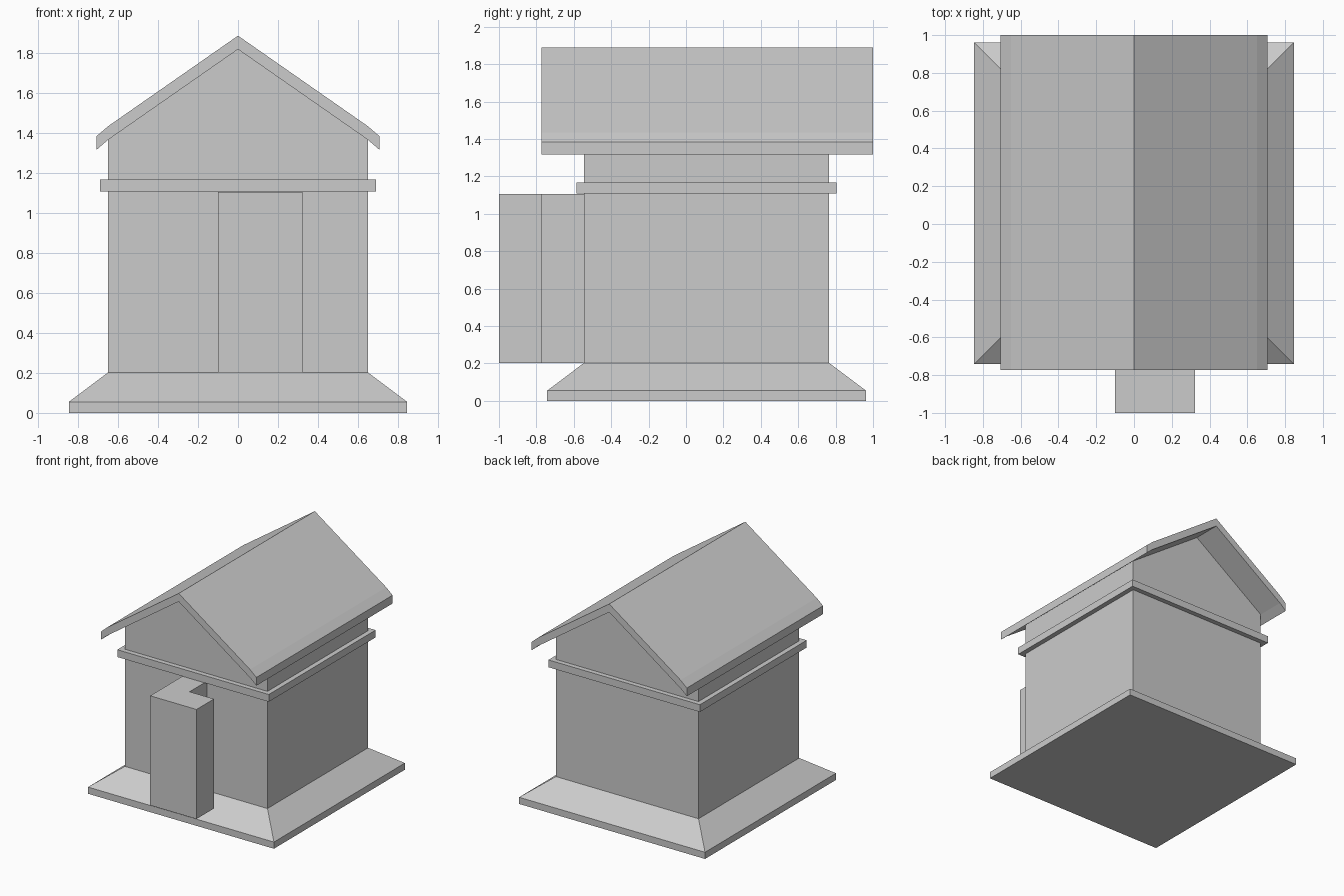
import bpy, bmesh

if "Cube" in bpy.data.objects:
    bpy.data.objects.remove(bpy.data.objects["Cube"])

YC = 0.11           # centre of the building in y
HX, HY = 0.65, 0.655  # wall half sizes


def finish(name, bm):
    bmesh.ops.recalc_face_normals(bm, faces=bm.faces)
    mesh = bpy.data.meshes.new(name)
    bm.to_mesh(mesh)
    bm.free()
    obj = bpy.data.objects.new(name, mesh)
    bpy.context.collection.objects.link(obj)
    return obj


def prism(name, points, vec):
    """Extrude a flat outline of 3D points along vec."""
    bm = bmesh.new()
    face = bm.faces.new([bm.verts.new(p) for p in points])
    res = bmesh.ops.extrude_face_region(bm, geom=[face], use_keep_orig=True)
    moved = [g for g in res["geom"] if isinstance(g, bmesh.types.BMVert)]
    bmesh.ops.translate(bm, verts=moved, vec=vec)
    return finish(name, bm)


def rect_rings(name, rings, capped):
    """Stack rectangles given as (offset from wall, z)."""
    bm = bmesh.new()
    loops = [[bm.verts.new((sx * (HX + o), YC + sy * (HY + o), z))
              for sx, sy in ((-1, -1), (1, -1), (1, 1), (-1, 1))]
             for o, z in rings]
    for a, b in zip(loops, loops[1:]):
        for i in range(4):
            j = (i + 1) % 4
            bm.faces.new((a[i], a[j], b[j], b[i]))
    if capped:
        bm.faces.new(loops[0])
        bm.faces.new(loops[-1])
    return finish(name, bm)


# sloped plinth
rect_rings("plinth", [(0.197, 0), (0.197, 0.055), (0, 0.203)], True)

# walls with gable ends
gable = [(-HX, 0.203), (HX, 0.203), (HX, 1.367), (0, 1.82), (-HX, 1.367)]
prism("walls", [(x, YC - HY, z) for x, z in gable], (0, 2 * HY, 0))

# moulding band around the walls
rect_rings("moulding", [(0, 1.108), (0.04, 1.108), (0.04, 1.168), (0, 1.168)], False)

# bent roof shell, right half mirrored to the left
top = [(0, 1.888), (HX, 1.435), (0.708, 1.385)]
under = [(0.708, 1.317), (HX, 1.367), (0, 1.82)]
left = [(-x, z) for x, z in under[1::-1] + top[:0:-1]]
left = [(-x, z) for x, z in [under[1], under[0], top[2], top[1]]]
prism("roof", [(x, -0.772, z) for x, z in top + under + left], (0, 1.772, 0))

# L-shaped entrance block
plan = [(-0.1, -1), (0.322, -1), (0.322, -0.773), (0.1, -0.773),
        (0.1, YC - HY), (-0.1, YC - HY)]
prism("entrance", [(x, y, 0.203) for x, y in plan], (0, 0, 0.902))
